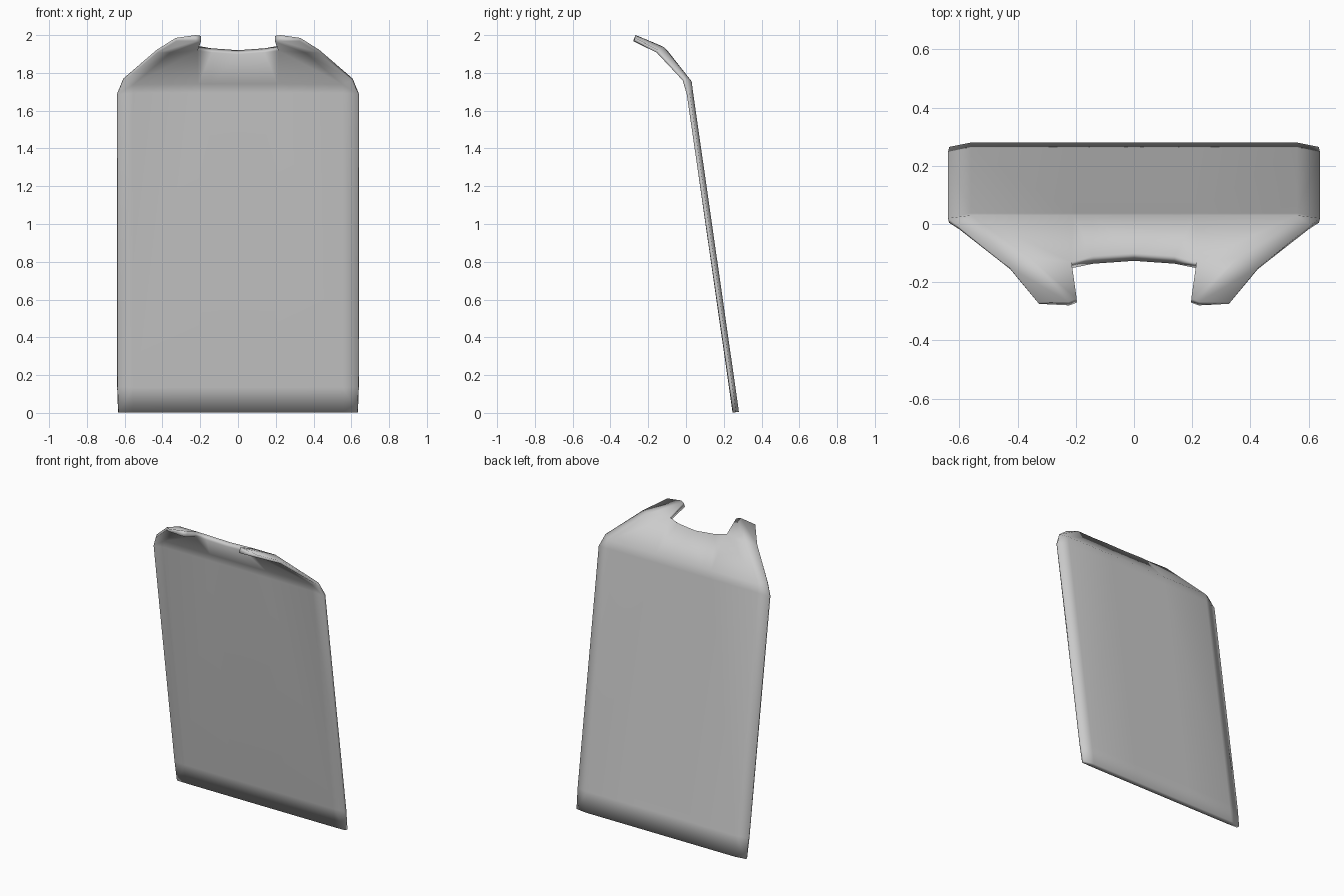
import bpy
import bmesh

cube = bpy.data.objects.get("Cube")
if cube:
    bpy.data.objects.remove(cube, do_unlink=True)

grey = bpy.data.materials.new("plain_grey")
grey.use_nodes = True
colour = (0.6, 0.6, 0.6, 1)
grey.diffuse_color = colour
grey.node_tree.nodes["Principled BSDF"].inputs["Base Color"].default_value = colour

# Back surface rows: y, z, inner x, then the rolled edge point
ROWS = [
    (0.28, 0.006, 0.56, (0.635, 0.265, 0.004)),
    (0.261, 0.14, 0.56, (0.64, 0.246, 0.14)),
    (0.037, 1.70, 0.56, (0.64, 0.02, 1.69)),
    (0.03, 1.755, 0.56, (0.607, -0.005, 1.77)),
]
CENTRE = (0, 0.14, 0.21)

bm = bmesh.new()
grid = []
for y, z, inner, edge in ROWS:
    points = [(x, y, z) for x in CENTRE + (inner,)] + [edge]
    grid.append([bm.verts.new(p) for p in points])

# Neckline and shoulder, then the strap tip
neck = [(0, -0.10, 1.92), (0.14, -0.11, 1.93), (0.215, -0.13, 1.943),
        (0.36, -0.115, 1.935), (0.43, -0.148, 1.922)]
tip = [(0.197, -0.257, 1.996), (0.225, -0.268, 2.0), (0.33, -0.27, 1.985)]
grid.append([bm.verts.new(p) for p in neck])
grid.append([None, None] + [bm.verts.new(p) for p in tip])

for low, high in zip(grid, grid[1:]):
    for i in range(4):
        if high[i]:
            bm.faces.new((low[i + 1], low[i], high[i], high[i + 1]))

edge_ids = [4 + 5 * i for i in range(5)] + [len(bm.verts) - 1]
mesh = bpy.data.meshes.new("cape_panel")
bm.to_mesh(mesh)
bm.free()
mesh.materials.append(grey)
panel = bpy.data.objects.new("cape_panel", mesh)
bpy.context.collection.objects.link(panel)

# Thickness tapers toward the side edges
group = panel.vertex_groups.new(name="thickness")
group.add(list(range(len(mesh.vertices))), 1.0, "REPLACE")
group.add(edge_ids, 0.5, "REPLACE")

mirror = panel.modifiers.new("mirror", "MIRROR")
mirror.use_clip = True
solid = panel.modifiers.new("solid", "SOLIDIFY")
solid.thickness = 0.034
solid.offset = -1
solid.vertex_group = "thickness"

for face in mesh.polygons:
    face.use_smooth = True
